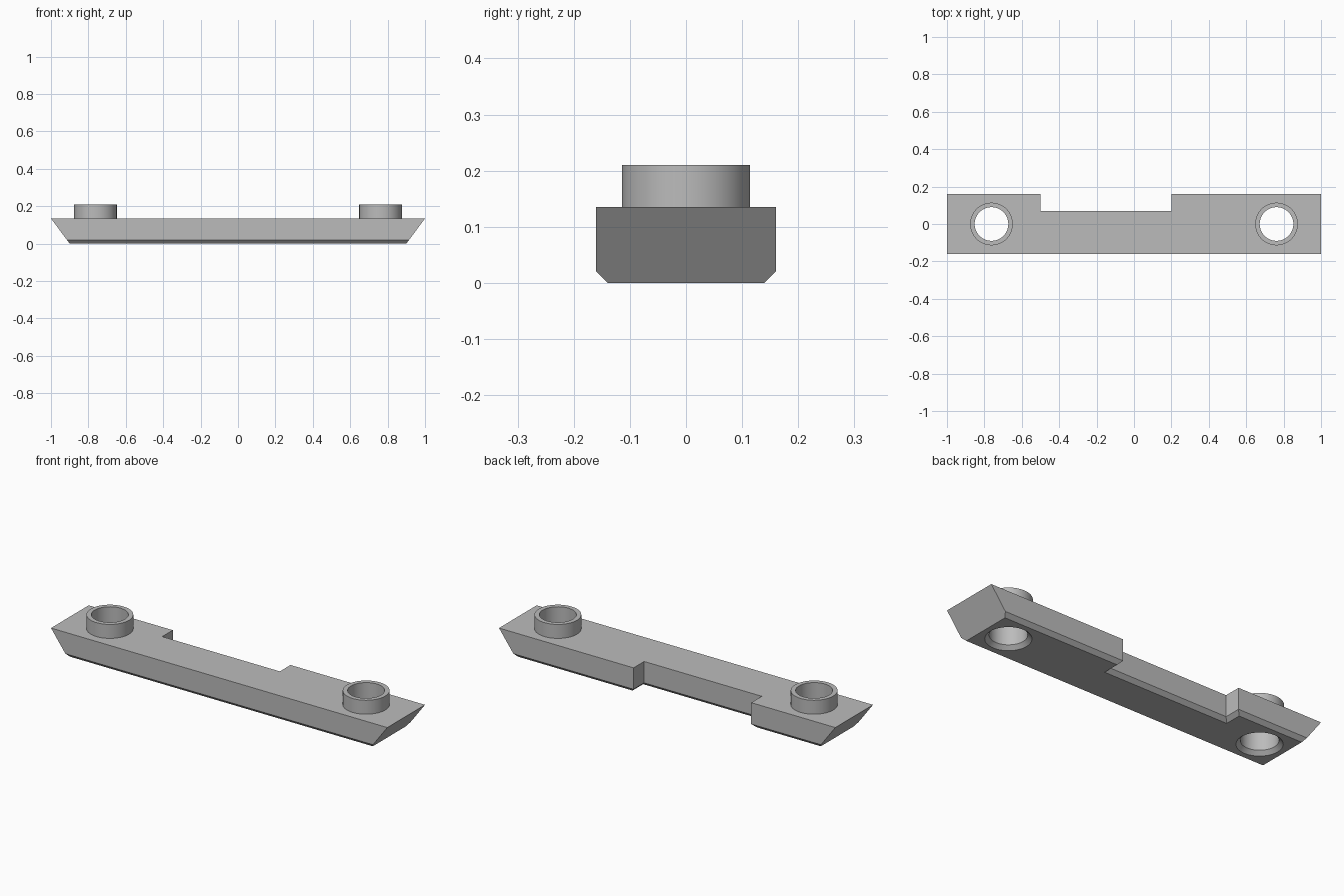
import bpy, bmesh, math

if "Cube" in bpy.data.objects:
    bpy.data.objects.remove(bpy.data.objects["Cube"], do_unlink=True)

TOP, BOSS_TOP, CHAMFER = 0.135, 0.21, 0.02
HALF_DEPTH, NOTCH_Y = 0.16, 0.07
HOLE_X, HOLE_R, BOSS_R = 0.762, 0.09, 0.114
SEGMENTS = 64

grey = bpy.data.materials.new("plain grey")
grey.use_nodes = True
colour = (0.5, 0.5, 0.5, 1)
grey.diffuse_color = colour
grey.node_tree.nodes["Principled BSDF"].inputs["Base Color"].default_value = colour


def add_object(name, bm):
    bmesh.ops.recalc_face_normals(bm, faces=bm.faces)
    mesh = bpy.data.meshes.new(name)
    bm.to_mesh(mesh)
    bm.free()
    mesh.materials.append(grey)
    obj = bpy.data.objects.new(name, mesh)
    bpy.context.collection.objects.link(obj)
    return obj


def lathe(name, profile, x, closed=False):
    """Spin a (radius, z) profile about the upright axis at x."""
    bm = bmesh.new()
    verts = [bm.verts.new((x + r, 0, z)) for r, z in profile]
    edges = [bm.edges.new(pair) for pair in zip(verts, verts[1:])]
    bmesh.ops.spin(bm, geom=verts + edges, cent=(x, 0, 0), axis=(0, 0, 1),
                   angle=math.tau, steps=SEGMENTS)
    bmesh.ops.remove_doubles(bm, verts=bm.verts, dist=1e-5)
    if closed:
        bmesh.ops.holes_fill(bm, edges=[e for e in bm.edges if e.is_boundary])
    return add_object(name, bm)


def outline(z, inset):
    """Notched bar outline at height z, narrowed by the chamfer inset."""
    end = 0.9 + 0.1 * z / TOP
    side, notch = HALF_DEPTH - inset, NOTCH_Y - inset
    left, right = -0.5 - inset, 0.2 + inset
    return [(-end, -side), (end, -side), (end, side), (right, side),
            (right, notch), (left, notch), (left, side), (-end, side)]


# Notched bar with sloping ends and a chamfered lower edge
bm = bmesh.new()
rings = []
for z, inset in ((0, CHAMFER), (CHAMFER, 0), (TOP, 0)):
    rings.append([bm.verts.new((x, y, z)) for x, y in outline(z, inset)])
for low, high in zip(rings, rings[1:]):
    for i in range(len(low)):
        j = (i + 1) % len(low)
        bm.faces.new((low[i], low[j], high[j], high[i]))
bm.faces.new(rings[0])
bm.faces.new(rings[-1])
bar = add_object("bar", bm)

# Through holes, countersunk below, each with a raised collar on top
parts = [bar]
for side, x in (("right", -HOLE_X), ("left", HOLE_X)):
    flare = HOLE_R + 2 * CHAMFER
    cutter = lathe("hole_cutter", [(flare, -CHAMFER), (HOLE_R, CHAMFER),
                                   (HOLE_R, BOSS_TOP)], x, closed=True)
    cutter.hide_render = True
    mod = bar.modifiers.new("hole", 'BOOLEAN')
    mod.operation, mod.solver, mod.object = 'DIFFERENCE', 'EXACT', cutter
    bpy.context.view_layer.objects.active = bar
    bpy.ops.object.modifier_apply(modifier=mod.name)
    bpy.data.objects.remove(cutter, do_unlink=True)
    parts.append(lathe(side + "_collar", [(HOLE_R, TOP), (HOLE_R, BOSS_TOP),
                                          (BOSS_R, BOSS_TOP), (BOSS_R, TOP)], x))

# Smooth the round walls and keep the edges crisp
bpy.ops.object.select_all(action='DESELECT')
for obj in parts:
    obj.select_set(True)
bpy.context.view_layer.objects.active = bar
bpy.ops.object.shade_smooth_by_angle(angle=math.radians(30))
